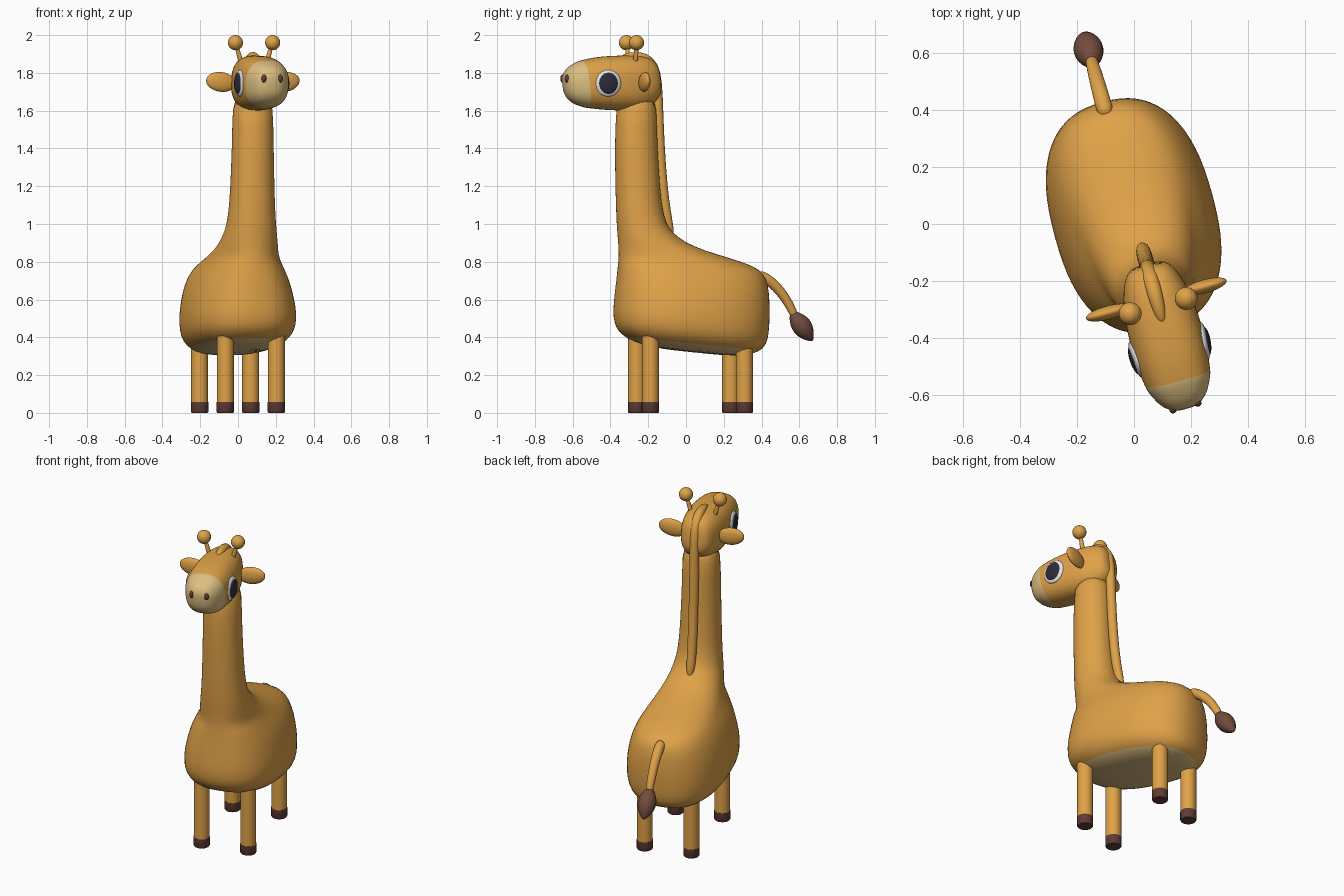
import bpy, bmesh, math
from mathutils import Vector, Matrix, Euler

if "Cube" in bpy.data.objects:
    bpy.data.objects.remove(bpy.data.objects["Cube"])

# The animal is modelled facing -y, then the whole thing is turned a little
PLACE = Matrix.Translation((0, 0.024, 0)) @ Matrix.Rotation(math.radians(15.2), 4, 'Z')


def material(name, rgb):
    m = bpy.data.materials.new(name)
    m.diffuse_color = (*rgb, 1)
    m.use_nodes = True
    m.node_tree.nodes["Principled BSDF"].inputs["Base Color"].default_value = m.diffuse_color
    return m


ORANGE = material("orange_coat", (0.74, 0.36, 0.065))
TAN = material("tan_skin", (0.72, 0.52, 0.22))
TUFT = material("tuft_brown", (0.17, 0.07, 0.048))
HOOF = material("hoof_brown", (0.115, 0.045, 0.036))
WHITE = material("eye_white", (0.78, 0.78, 0.82))
DARK = material("eye_dark", (0.025, 0.025, 0.04))


def finish(name, bm, mats, subsurf=0, angle=180):
    bmesh.ops.recalc_face_normals(bm, faces=bm.faces)
    me = bpy.data.meshes.new(name)
    bm.to_mesh(me)
    bm.free()
    for m in mats:
        me.materials.append(m)
    for p in me.polygons:
        p.use_smooth = True
    if angle < 180:
        me.set_sharp_from_angle(angle=math.radians(angle))
    ob = bpy.data.objects.new(name, me)
    bpy.context.collection.objects.link(ob)
    ob.matrix_world = PLACE
    if subsurf:
        ob.modifiers.new("smooth", 'SUBSURF').levels = subsurf
        ob.modifiers["smooth"].render_levels = subsurf
    return ob


def loft(name, rings, mats, second=lambda i: False, subsurf=1, angle=180):
    """Skin a list of rings; bands where second(i) is true use material 1."""
    bm = bmesh.new()
    vs = [[bm.verts.new(p) for p in r] for r in rings]
    n = len(vs[0])
    for i in range(len(vs) - 1):
        for k in range(n):
            q = (k + 1) % n
            f = bm.faces.new((vs[i][k], vs[i][q], vs[i + 1][q], vs[i + 1][k]))
            f.material_index = int(second(i))
    for ring, i in ((vs[0], 0), (vs[-1], len(vs) - 2)):
        bm.faces.new(ring).material_index = int(second(i))
    return finish(name, bm, mats, subsurf, angle)


def oval(a, b, p, n=36):
    """Superellipse outline with half sizes a, b and exponent p."""
    out = []
    for k in range(n):
        c, s = math.cos(2 * math.pi * k / n), math.sin(2 * math.pi * k / n)
        out.append((a * math.copysign(abs(c) ** (2 / p), c),
                    b * math.copysign(abs(s) ** (2 / p), s)))
    return out


def tube(name, path, mat, side):
    """Oval tube; path rows are (point, half width along side, half depth)."""
    side, rings = Vector(side), []
    pts = [Vector(r[0]) for r in path]
    for i, (_, a, b) in enumerate(path):
        t = (pts[min(i + 1, len(pts) - 1)] - pts[max(i - 1, 0)]).normalized()
        d = side.cross(t).normalized()
        rings.append([pts[i] + side * u + d * v for u, v in oval(a, b, 2, 14)])
    return loft(name, rings, [mat])


def ellipsoid(name, centre, radii, mat, rot=(0, 0, 0)):
    bm = bmesh.new()
    m = (Matrix.Translation(centre) @ Euler([math.radians(a) for a in rot]).to_matrix().to_4x4()
         @ Matrix.Diagonal((*radii, 1)))
    bmesh.ops.create_uvsphere(bm, u_segments=28, v_segments=18, radius=1, matrix=m)
    return finish(name, bm, [mat])


# Body and neck: stacked outlines (height, front y, back y, half width)
body = [(.322, -.14, .2, .1), (.335, -.25, .3, .175), (.36, -.345, .37, .23),
        (.40, -.39, .405, .27), (.45, -.407, .417, .287), (.52, -.412, .422, .29),
        (.60, -.408, .422, .278), (.68, -.40, .415, .257), (.74, -.395, .395, .23),
        (.78, -.392, .335, .205), (.82, -.39, .21, .183), (.86, -.39, .07, .165),
        (.90, -.392, -.03, .152), (.95, -.396, -.10, .14), (1.0, -.40, -.14, .13),
        (1.1, -.405, -.165, .12), (1.3, -.41, -.18, .113), (1.5, -.41, -.19, .108),
        (1.72, -.40, -.19, .107)]
rings = []
for z, yf, yb, w in body:
    low = .1 * max(0, min(1, (.6 - z) / .2))        # belly slopes down to the rear
    p = 2.45 if z < .8 else 2.1
    mid = (yf + yb) / 2
    rings.append([(x, mid + y, z - low * (mid + y)) for x, y in oval(w, (yb - yf) / 2, p)])
loft("body_and_neck", rings, [ORANGE, TAN], lambda i: i < 2)

# Head: outlines from nose to nape (y, centre height, half width, half height)
head = [(-.697, 1.735, .03, .035), (-.685, 1.735, .062, .068), (-.655, 1.735, .092, .1),
        (-.60, 1.74, .116, .122), (-.59, 1.74, .118, .125), (-.54, 1.743, .125, .134),
        (-.47, 1.745, .13, .143), (-.38, 1.746, .13, .146), (-.30, 1.748, .12, .145),
        (-.235, 1.757, .103, .13), (-.19, 1.765, .08, .1), (-.172, 1.765, .05, .06)]
rings = [[(x, y - .12 * z, zc + z) for x, z in oval(w, h, 2.5)] for y, zc, w, h in head]
loft("head", rings, [ORANGE, TAN], lambda i: i < 4)

# Mane along the crown and back of the neck
mane = [(-.388, 1.875, .008), (-.37, 1.88, .02), (-.31, 1.888, .026), (-.25, 1.883, .028),
        (-.20, 1.84, .028), (-.183, 1.75, .028), (-.178, 1.6, .028), (-.17, 1.4, .028),
        (-.155, 1.2, .028), (-.135, 1.05, .028), (-.112, .96, .024), (-.105, .925, .01)]
tube("mane", [((0, y, z), r, r) for y, z, r in mane], ORANGE, (1, 0, 0))

# Tail and tuft
tail = [(.36, .735, .03), (.42, .71, .03), (.47, .67, .028), (.52, .61, .026),
        (.56, .54, .023), (.585, .48, .02)]
tube("tail", [((0, y, z), r, r) for y, z, r in tail], ORANGE, (1, 0, 0))
tuft = [(-.095, .012), (-.07, .034), (-.03, .053), (.01, .056), (.05, .042), (.08, .02), (.095, .005)]
tube("tail_tuft", [((0, .612 + .6 * t, .457 - .8 * t), r, r) for t, r in tuft], TUFT, (1, 0, 0))

for s, side in ((1, "left"), (-1, "right")):
    # Legs with hooves
    for y, end in ((-.258, "front"), (.258, "back")):
        rings = [[(s * .14 + u, y + v, z) for u, v in oval(r, r, 2, 24)]
                 for z, r in ((0, .042), (.006, .046), (.057, .046), (.0571, .045), (.43, .045))]
        loft(f"{end}_{side}_leg", rings, [ORANGE, HOOF], lambda i: i < 3, 0, 40)
    # Eyes
    ellipsoid(f"{side}_eye", (s * .121, -.485, 1.745), (.02, .07, .07), WHITE, (0, 0, -s * 4))
    ellipsoid(f"{side}_pupil", (s * .1285, -.486, 1.745), (.018, .054, .058), DARK, (0, 0, -s * 4))
    # Nostrils
    ellipsoid(f"{side}_nostril", (s * .045, -.69, 1.77), (.013, .012, .021), HOOF)
    # Ears
    ellipsoid(f"{side}_ear", (s * .175, -.30, 1.752), (.082, .024, .052), ORANGE, (0, -s * 8, 0))
    # Horns with round knobs
    tube(f"{side}_horn_stem", [((s * x, -.322, z), r, r) for x, z, r in
                               ((.066, 1.84, .015), (.078, 1.88, .013), (.098, 1.95, .011))],
         ORANGE, (0, 1, 0))
    ellipsoid(f"{side}_horn_knob", (s * .102, -.324, 1.96), (.04, .04, .04), ORANGE)
